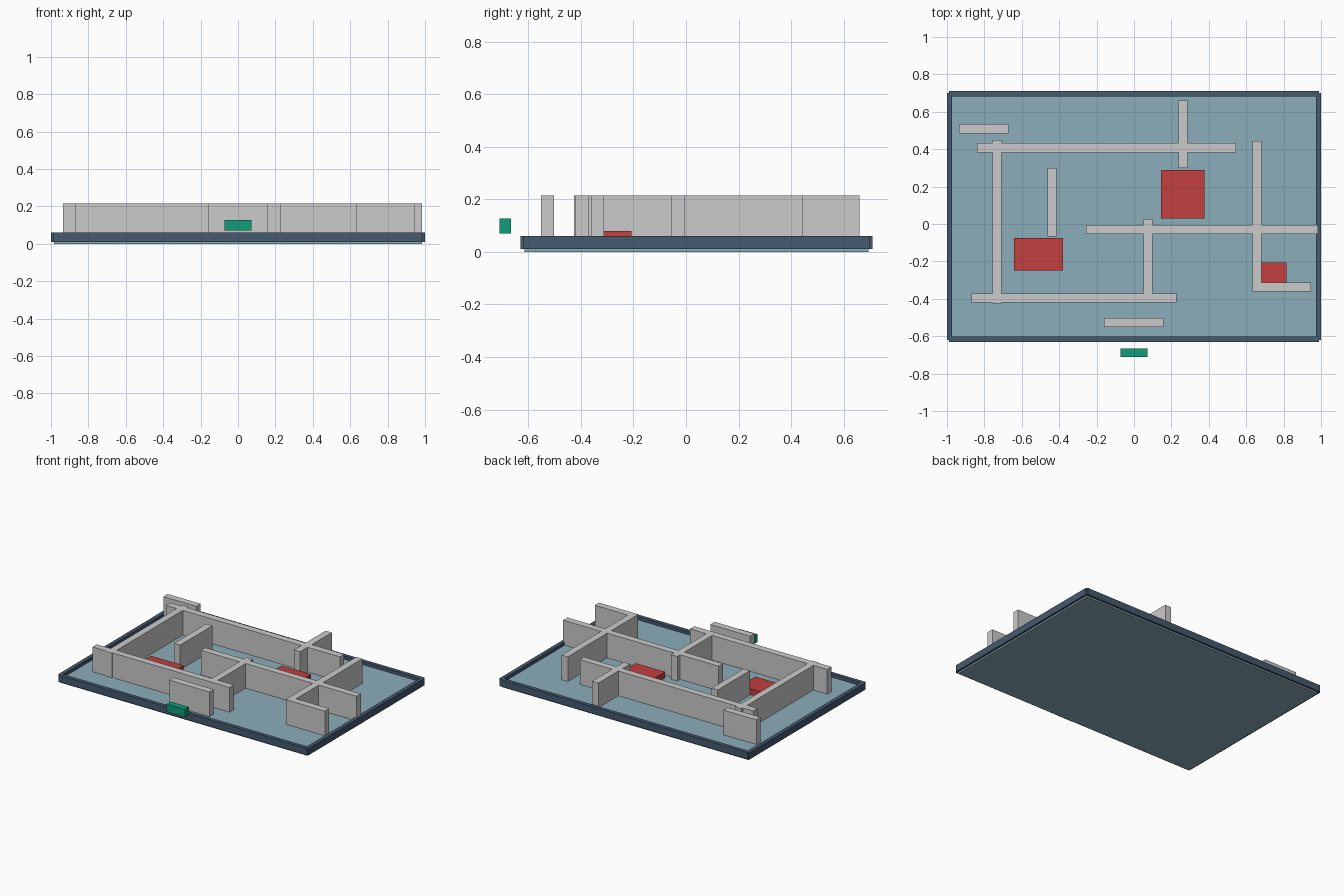
import bpy

if "Cube" in bpy.data.objects:
    bpy.data.objects.remove(bpy.data.objects["Cube"])


def material(name, rgb):
    m = bpy.data.materials.new(name)
    m.diffuse_color = (*rgb, 1.0)
    m.use_nodes = True
    m.node_tree.nodes["Principled BSDF"].inputs["Base Color"].default_value = m.diffuse_color
    return m


def box(name, x0, x1, y0, y1, z0, z1, mat=None):
    bpy.ops.mesh.primitive_cube_add(
        size=1, location=((x0 + x1) / 2, (y0 + y1) / 2, (z0 + z1) / 2))
    ob = bpy.context.object
    ob.name = name
    ob.scale = (x1 - x0, y1 - y0, z1 - z0)
    bpy.ops.object.transform_apply(location=False, rotation=False, scale=True)
    if mat:
        ob.data.materials.append(mat)
    return ob


floor_mat = material("floor_teal", (0.26, 0.42, 0.49))
rim_mat = material("rim_navy", (0.06, 0.10, 0.155))
red_mat = material("pad_red", (0.54, 0.05, 0.05))
green_mat = material("marker_green", (0.005, 0.34, 0.19))

FLOOR = 0.037
WALL_TOP = 0.215

# Floor slab
box("floor", -0.985, 0.985, -0.615, 0.695, 0, FLOOR, floor_mat)

# Raised rim
RIM = (0.011, 0.06)
box("front_rim", -0.99, 0.99, -0.63, -0.602, *RIM, rim_mat)
box("back_rim", -0.99, 0.99, 0.682, 0.71, *RIM, rim_mat)
box("left_rim", -1.0, -0.972, -0.62, 0.70, *RIM, rim_mat)
box("right_rim", 0.972, 1.0, -0.62, 0.70, *RIM, rim_mat)

# Walls running left to right: x start, x end, y centre
T = 0.0245
for i, (x0, x1, y) in enumerate([
        (-0.935, -0.672, 0.509),
        (-0.84, 0.545, 0.408),
        (-0.257, 0.984, -0.03),
        (-0.868, 0.227, -0.395),
        (0.64, 0.947, -0.337),
        (-0.16, 0.158, -0.527)]):
    box(f"cross_wall_{i + 1}", x0, x1, y - T, y + T, FLOOR, WALL_TOP)

# Walls running front to back: x centre, y start, y end
for i, (x, y0, y1) in enumerate([
        (-0.733, -0.426, 0.45),
        (-0.439, -0.068, 0.30),
        (0.075, -0.40, 0.027),
        (0.262, 0.30, 0.66),
        (0.658, -0.36, 0.443)]):
    box(f"long_wall_{i + 1}", x - T, x + T, y0, y1, FLOOR, WALL_TOP)

# Red floor pads
for i, r in enumerate([(-0.642, -0.38, -0.248, -0.076),
                       (0.145, 0.378, 0.03, 0.29),
                       (0.67, 0.816, -0.314, -0.207)]):
    box(f"floor_pad_{i + 1}", *r, FLOOR, 0.08, red_mat)

# Green block in front of the base
box("front_marker", -0.073, 0.073, -0.71, -0.665, 0.07, 0.127, green_mat)
